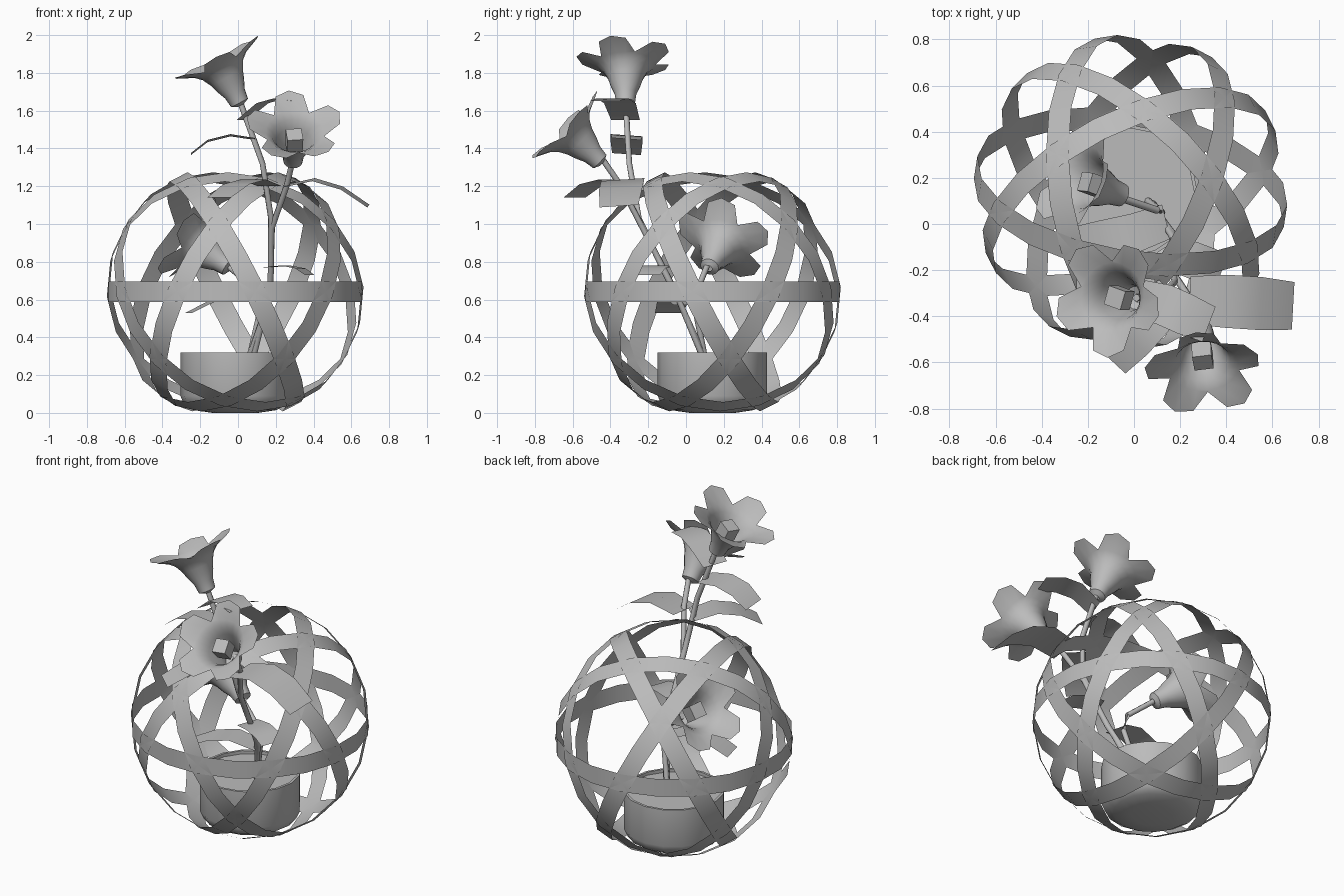
import bpy, bmesh, math
from mathutils import Vector

if "Cube" in bpy.data.objects:
    bpy.data.objects.remove(bpy.data.objects["Cube"])

grey = bpy.data.materials.new("plain grey")
grey.diffuse_color = (0.5, 0.5, 0.5, 1)
grey.use_nodes = True
grey.node_tree.nodes["Principled BSDF"].inputs["Base Color"].default_value = grey.diffuse_color
CENTRE = Vector((-0.015, 0.14, 0.641))


def make(name, verts, faces, angle=50):
    me = bpy.data.meshes.new(name)
    me.from_pydata([tuple(v) for v in verts], [], faces)
    me.materials.append(grey)
    ob = bpy.data.objects.new(name, me)
    bpy.context.collection.objects.link(ob)
    bpy.ops.object.select_all(action='DESELECT')
    ob.select_set(True)
    bpy.context.view_layer.objects.active = ob
    bpy.ops.object.shade_smooth_by_angle(angle=math.radians(angle))
    return ob


def loft(rings, closed=True):
    """Join equal-length rows of points with quads."""
    n = len(rings[0])
    verts = [p for r in rings for p in r]
    faces = [(i * n + j, i * n + (j + 1) % n, (i + 1) * n + (j + 1) % n, (i + 1) * n + j)
             for i in range(len(rings) - 1) for j in range(n if closed else n - 1)]
    return verts, faces


def frame(axis):
    """Two directions across an axis, the first leaning upward."""
    u = Vector((0, 0, 1)) - axis * axis.z
    u = u.normalized() if u.length > 1e-3 else Vector((1, 0, 0))
    return u, axis.cross(u)


# cage: a level hoop and five tilted hoops on one sphere
def hoop(name, azimuth, tilt, radius=0.68, width=0.11, sides=20):
    a = Vector((math.cos(azimuth), math.sin(azimuth), 0))
    t = Vector((-math.sin(azimuth), math.cos(azimuth), 0))
    b = t * math.cos(tilt) + Vector((0, 0, math.sin(tilt)))
    n = a.cross(b)
    rows = []
    for s in (-1, 1):
        rows.append([CENTRE + radius * (a * math.cos(q) + b * math.sin(q)) + n * s * width / 2
                     for q in (2 * math.pi * k / sides for k in range(sides))])
    make(name, *loft(rows))


hoop("level_hoop", math.radians(27), 0)
for k in range(5):
    hoop(f"tilted_hoop_{k + 1}", math.radians(27 + 72 * k), math.atan(2))

# pot: rounded base, thin rim and a soil disc just below it
SIDES = 16
pot_rings = []
for r, z in ((0.12, 0.0), (0.22, 0.015), (0.27, 0.045), (0.29, 0.09),
             (0.29, 0.32), (0.275, 0.32), (0.275, 0.30)):
    pot_rings.append([Vector((CENTRE.x + r * math.cos(2 * math.pi * k / SIDES),
                              CENTRE.y + r * math.sin(2 * math.pi * k / SIDES), z))
                      for k in range(SIDES)])
v, f = loft(pot_rings)
f += [tuple(reversed(range(SIDES))), tuple(range(len(v) - SIDES, len(v)))]
make("pot", v, f)


# stems: round tubes along a short path
def stem(name, path, radius=0.016, sides=8):
    pts = [Vector(p) for p in path]
    rings = []
    for i, p in enumerate(pts):
        d = (pts[min(i + 1, len(pts) - 1)] - pts[max(i - 1, 0)]).normalized()
        u, w = frame(d)
        rings.append([p + radius * (u * math.cos(q) + w * math.sin(q))
                      for q in (2 * math.pi * k / sides for k in range(sides))])
    v, f = loft(rings)
    f += [tuple(reversed(range(sides))), tuple(range(len(v) - sides, len(v)))]
    make(name, v, f)


stem("tall_stem", [(0.06, 0.10, 0.29), (0.165, -0.04, 0.60), (0.175, -0.12, 0.76),
                   (0.175, -0.25, 1.03), (0.13, -0.30, 1.32), (0.01, -0.32, 1.65)])
stem("front_stem", [(0.08, 0.09, 0.29), (0.17, -0.06, 0.65), (0.18, -0.23, 0.98),
                    (0.26, -0.35, 1.21), (0.29, -0.44, 1.34)])
stem("low_stem", [(0.06, 0.10, 0.29), (0.12, 0.05, 0.55), (0.10, 0.06, 0.65), (-0.05, 0.11, 0.775)])

# flowers: bell profile (radius, height) ending in a five-lobed lip
BELL = [(0.018, 0.0), (0.05, 0.015), (0.058, 0.07), (0.08, 0.12), (0.095, 0.165),
        (0.12, 0.21), (0.153, 0.24)]
TIP = (0.26, 0.288)
LOBE = (1.0, 0.82, 0.06, 0.82)   # lip reach: tip, shoulder, notch, shoulder


def flower(name, base, axis, roll=0):
    base, axis = Vector(base), Vector(axis).normalized()
    u, w = frame(axis)
    c, s = math.cos(math.radians(roll)), math.sin(math.radians(roll))
    u, w = u * c + w * s, w * c - u * s

    def point(r, h, k):
        q = 2 * math.pi * k / 20
        return base + axis * h + r * (u * math.cos(q) + w * math.sin(q))

    rings = [[point(r, h, k) for k in range(20)] for r, h in BELL]
    (r0, h0), (r1, h1) = BELL[-1], TIP
    rings.append([point(r0 + (r1 - r0) * LOBE[k % 4], h0 + (h1 - h0) * LOBE[k % 4], k)
                  for k in range(20)])
    make(name, *loft(rings))

    # square pistil standing in the bell
    v = [base + axis * h + (u * sx + w * sy) * 0.042
         for h in (0.13, 0.22) for sx, sy in ((-1, -1), (1, -1), (1, 1), (-1, 1))]
    make(name + "_pistil", v, [(3, 2, 1, 0), (4, 5, 6, 7), (0, 1, 5, 4),
                               (1, 2, 6, 5), (2, 3, 7, 6), (3, 0, 4, 7)], 30)


flower("tall_flower", (0.015, -0.32, 1.628), (-0.45, 0, 0.89), -18)
flower("front_flower", (0.29, -0.445, 1.32), (0.04, -0.71, 0.70), 5)
flower("low_flower", (-0.04, 0.12, 0.765), (-0.79, 0.29, 0.55), 8)


# leaves: thin arched strips, slightly narrower at both ends
def leaf(name, path, width=0.18, lean=0.0):
    pts = [Vector(p) for p in path]
    d = pts[-1] - pts[0]
    side = Vector((-d.y, d.x, 0)).normalized() + Vector((0, 0, lean))
    rows = []
    for i, p in enumerate(pts):
        half = width / 2 * (0.9 if i in (0, len(pts) - 1) else 1)
        rows.append([p - side * half, p + side * half])
    make(name, *loft(rows, closed=False))


leaf("upper_left_leaf", [(0.09, -0.315, 1.45), (-0.04, -0.315, 1.47),
                         (-0.16, -0.315, 1.44), (-0.25, -0.315, 1.37)], 0.17, 0.07)
leaf("upper_right_leaf", [(0.02, -0.32, 1.55), (0.13, -0.35, 1.64),
                          (0.22, -0.39, 1.665), (0.325, -0.435, 1.65)], 0.18)
leaf("right_leaf", [(0.24, -0.33, 1.20), (0.40, -0.335, 1.235),
                    (0.55, -0.345, 1.19), (0.69, -0.355, 1.095)], 0.23, 0.07)
leaf("front_leaf", [(0.17, -0.30, 1.20), (0.08, -0.40, 1.235),
                    (-0.01, -0.50, 1.21), (-0.10, -0.59, 1.14)], 0.19)
leaf("inner_right_leaf", [(0.15, -0.12, 0.77), (0.25, -0.155, 0.78),
                          (0.33, -0.185, 0.765), (0.38, -0.205, 0.73)], 0.16)
leaf("inner_left_leaf", [(0.14, 0.01, 0.57), (0.0, -0.04, 0.62),
                         (-0.14, -0.07, 0.59), (-0.26, -0.09, 0.53)], 0.17)
